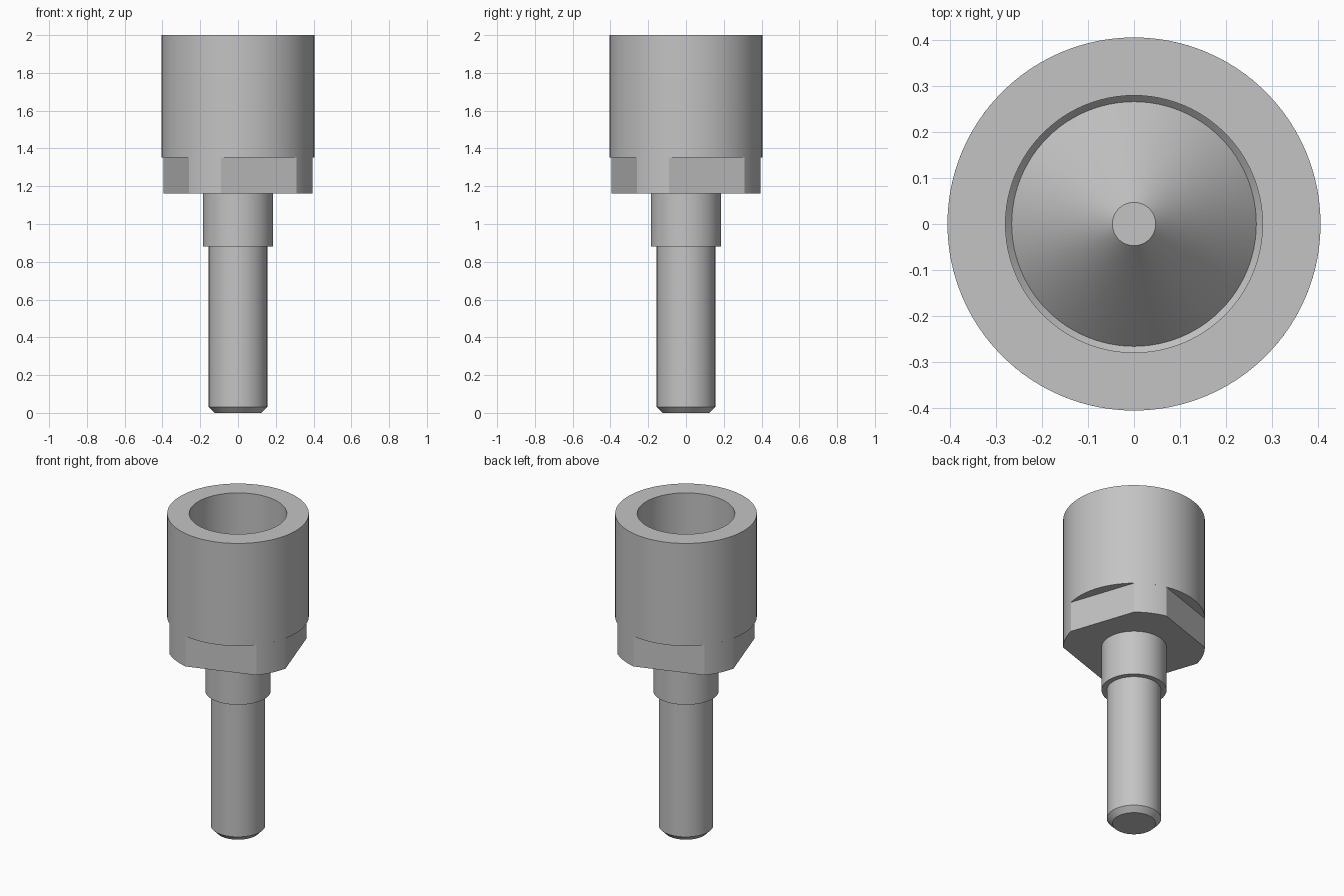
import bpy
import bmesh
import math

cube = bpy.data.objects.get("Cube")
if cube:
    bpy.data.objects.remove(cube, do_unlink=True)

HEAD_R = 0.405
SEGMENTS = 96

steel = bpy.data.materials.new("plain_grey")
steel.use_nodes = True
GREY = (0.55, 0.55, 0.55, 1)
steel.diffuse_color = GREY
steel.node_tree.nodes["Principled BSDF"].inputs["Base Color"].default_value = GREY


def loop(radius, z, angles):
    """Ring of points, with angles running counter-clockwise from the front."""
    return [(radius * math.sin(a), -radius * math.cos(a), z) for a in angles]


def skin(name, rings, cap_start=True, cap_end=False):
    """Join successive rings with quads and optionally close the ends."""
    bm = bmesh.new()
    rows = [[bm.verts.new(p) for p in ring] for ring in rings]
    for low, high in zip(rows, rows[1:]):
        n = len(low)
        for i in range(n):
            j = (i + 1) % n
            bm.faces.new((low[i], low[j], high[j], high[i]))
    if cap_start:
        bm.faces.new(rows[0][::-1])
    if cap_end:
        bm.faces.new(rows[-1])
    mesh = bpy.data.meshes.new(name)
    bm.to_mesh(mesh)
    bm.free()
    mesh.materials.append(steel)
    obj = bpy.data.objects.new(name, mesh)
    bpy.context.collection.objects.link(obj)
    bpy.ops.object.select_all(action='DESELECT')
    obj.select_set(True)
    bpy.context.view_layer.objects.active = obj
    bpy.ops.object.shade_smooth_by_angle(angle=math.radians(25))
    return obj


def lathe(name, profile, **caps):
    circle = [math.tau * i / SEGMENTS for i in range(SEGMENTS)]
    return skin(name, [loop(r, z, circle) for r, z in profile], **caps)


# Socket head: ledge, outer wall, rim, bore and raised cone on the bore floor
lathe("socket_head", [
    (HEAD_R, 1.353), (HEAD_R, 2.0), (0.279, 2.0),
    (0.279, 1.374), (0.2655, 1.36), (0.047, 1.6),
], cap_end=True)

# Wrench collar: four flats joined by short arcs of the head's radius
ARC_STEPS = 8
corner_angles = [
    math.radians(90 * q + 50 + 27.2 * s / ARC_STEPS)
    for q in range(4) for s in range(ARC_STEPS + 1)
]
skin("wrench_flats", [loop(HEAD_R, z, corner_angles) for z in (1.162, 1.353)])

# Neck and plain shank with a chamfered tip
lathe("neck", [(0.186, 0.88), (0.186, 1.162)])
lathe("shank", [(0.124, 0.0), (0.155, 0.032), (0.155, 0.88)])
